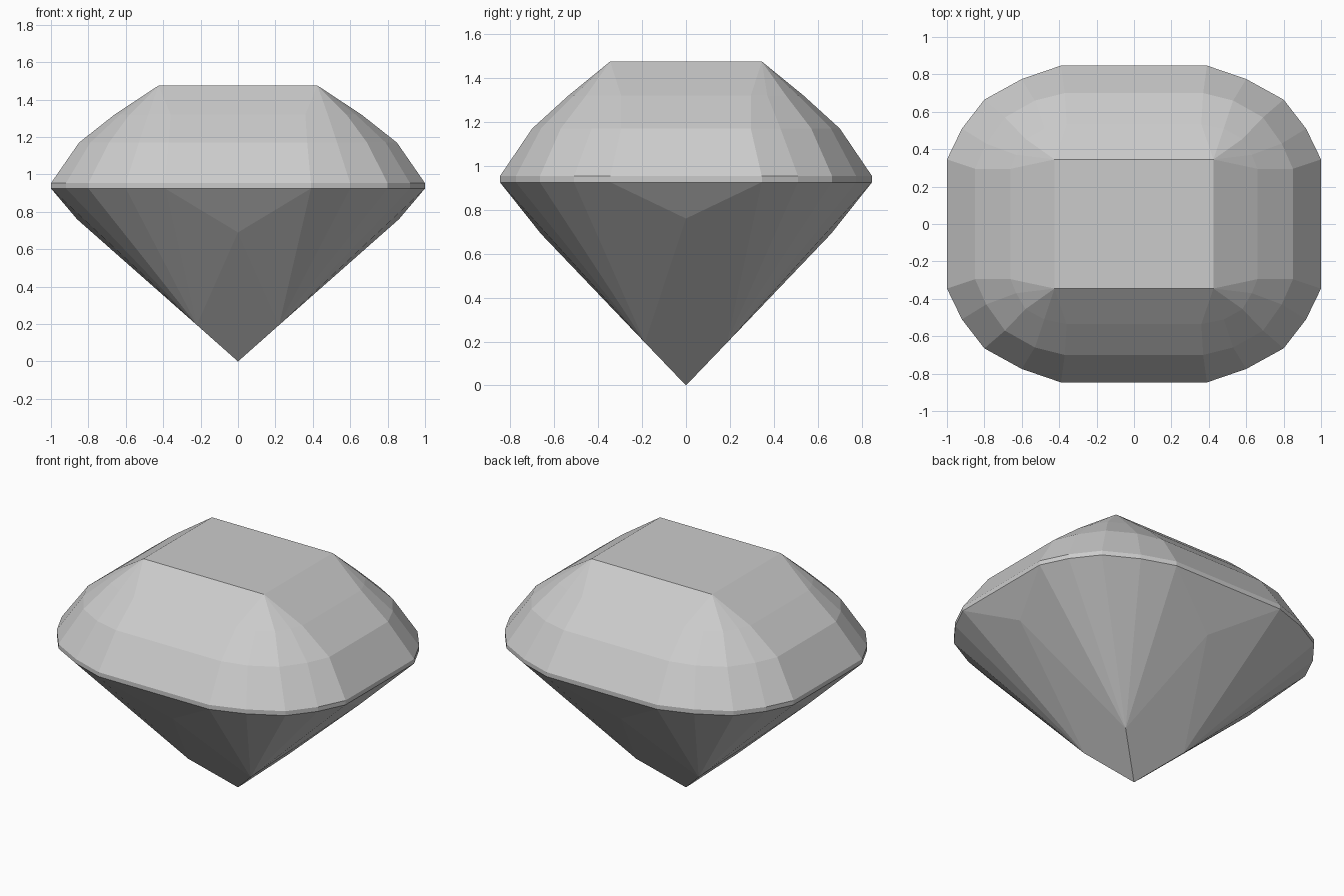
import bpy
import bmesh

cube = bpy.data.objects.get("Cube")
if cube:
    bpy.data.objects.remove(cube, do_unlink=True)

grey = bpy.data.materials.new("pale grey")
grey.use_nodes = True
grey.diffuse_color = (0.6, 0.6, 0.6, 1)
grey.node_tree.nodes["Principled BSDF"].inputs["Base Color"].default_value = grey.diffuse_color


def ring(quarter, z):
    """Mirror one rounded corner into a closed outline at height z."""
    back = quarter[::-1]
    outline = (quarter + [(x, -y) for x, y in back]
               + [(-x, -y) for x, y in quarter] + [(-x, y) for x, y in back])
    return [(x, y, z) for x, y in outline]


def band(lower, upper):
    """Facets joining two outlines."""
    n = len(lower)
    return [[lower[i], lower[(i + 1) % n], upper[(i + 1) % n], upper[i]] for i in range(n)]


def build(name, facets):
    bm = bmesh.new()
    for facet in facets:
        corners = list(dict.fromkeys(facet))  # collapsed corners become triangles
        if len(corners) > 2:
            bm.faces.new([bm.verts.new(p) for p in corners])
    bmesh.ops.remove_doubles(bm, verts=bm.verts, dist=0.0001)
    bmesh.ops.recalc_face_normals(bm, faces=bm.faces)
    # Open shells: point every facet away from the middle of the stone
    for f in bm.faces:
        c = f.calc_center_median()
        c.z -= 0.94
        if f.normal.dot(c) < 0:
            f.normal_flip()
    mesh = bpy.data.meshes.new(name)
    bm.to_mesh(mesh)
    bm.free()
    mesh.materials.append(grey)
    obj = bpy.data.objects.new(name, mesh)
    bpy.context.collection.objects.link(obj)


# Outlines of the cushion-shaped stone, one corner each
edge = [(0.39, 0.847), (0.6, 0.775), (0.8, 0.665), (0.92, 0.51), (1.0, 0.345)]
middle = [(0.37, 0.7), (0.53, 0.66), (0.69, 0.57), (0.79, 0.43), (0.85, 0.295)]
inner = [(0.36, 0.535), (0.48, 0.51), (0.58, 0.455), (0.63, 0.37), (0.66, 0.295)]
corner = [(0.425, 0.345)] * 5

girdle_low, girdle_high = ring(edge, 0.925), ring(edge, 0.953)
step_low, step_high = ring(middle, 1.17), ring(inner, 1.32)
table = ring(corner, 1.475)

# Crown, table and girdle
build("crown", band(girdle_high, step_low) + band(step_low, step_high) + band(step_high, table))
build("table", [table])
build("girdle", band(girdle_low, girdle_high))

# Pavilion: corner fans, side triangles and long facets down to the tip
tip = (0, 0, 0)
fans = ring([(0.22, 0.187)], 0.195)
mids = [(0.86, 0, 0.76), (0, -0.66, 0.69), (-0.86, 0, 0.76), (0, 0.66, 0.69)]
facets = []
for k in range(4):
    hub, next_hub, mid = fans[k], fans[(k + 1) % 4], mids[k]
    start = k * 5
    for i in range(start, start + 4):
        facets.append([girdle_low[i], girdle_low[i + 1], hub])
    a, b = girdle_low[start + 4], girdle_low[(start + 5) % 20]
    facets += [[a, b, mid], [a, mid, hub], [b, next_hub, mid], [hub, mid, next_hub, tip]]
build("pavilion", facets)
